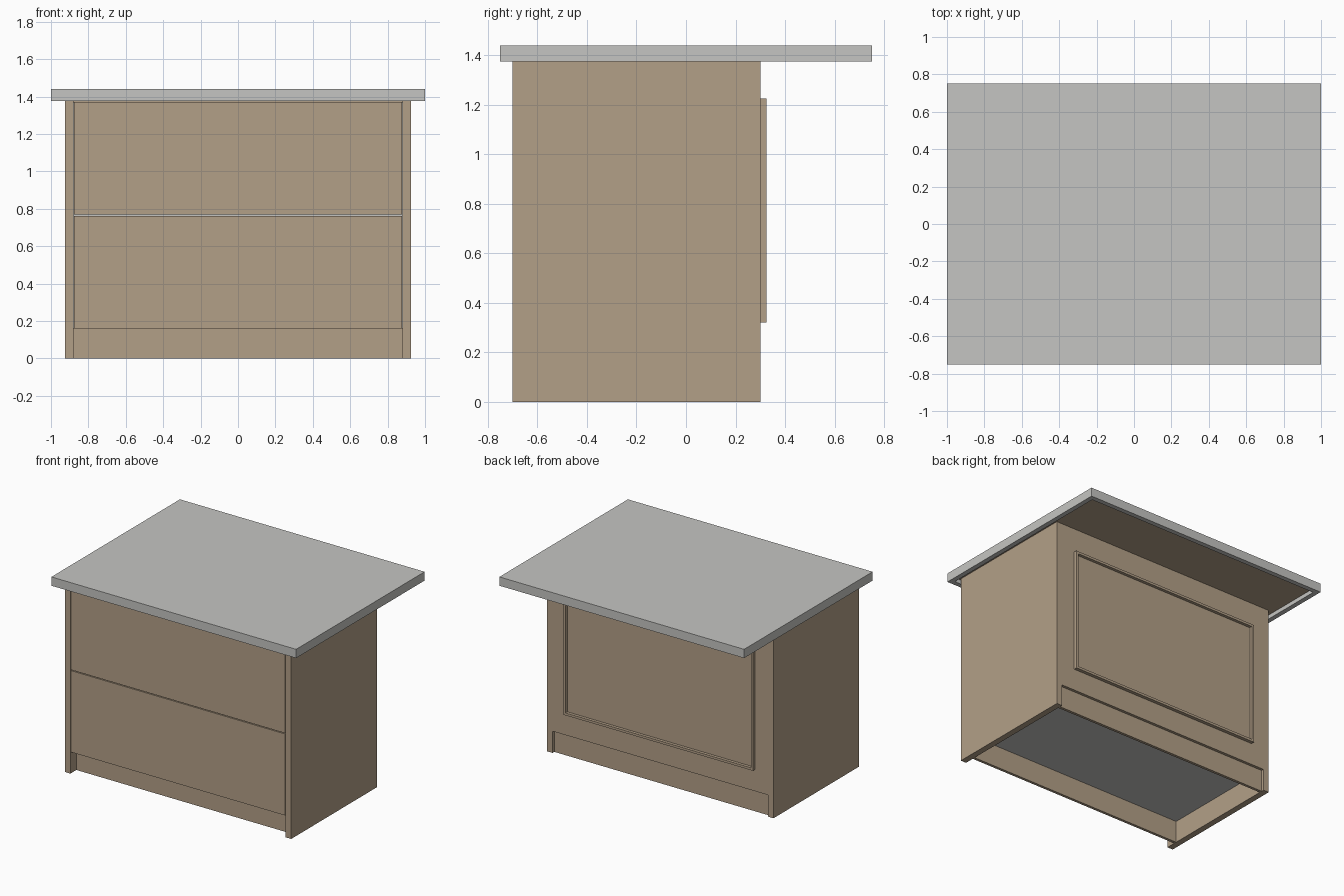
import bpy, bmesh

cube = bpy.data.objects.get("Cube")
if cube:
    bpy.data.objects.remove(cube, do_unlink=True)


def material(name, rgb):
    m = bpy.data.materials.new(name)
    m.use_nodes = True
    color = (*rgb, 1)
    m.diffuse_color = color
    m.node_tree.nodes["Principled BSDF"].inputs["Base Color"].default_value = color
    return m


tan = material("tan cabinet paint", (0.45, 0.35, 0.245))
grey = material("pale grey", (0.56, 0.56, 0.54))


def finish(name, bm, *mats):
    bmesh.ops.recalc_face_normals(bm, faces=bm.faces)
    mesh = bpy.data.meshes.new(name)
    bm.to_mesh(mesh)
    bm.free()
    for m in mats:
        mesh.materials.append(m)
    obj = bpy.data.objects.new(name, mesh)
    bpy.context.collection.objects.link(obj)
    return obj


def box_mesh(x, y, z):
    """Box from three (low, high) ranges."""
    bm = bmesh.new()
    bmesh.ops.create_cube(bm, size=1)
    for v in bm.verts:
        v.co = [r[0] if c < 0 else r[1] for c, r in zip(v.co, (x, y, z))]
    return bm


def box(name, x, y, z, mat):
    return finish(name, box_mesh(x, y, z), mat)


BODY_TOP, KICK, INNER = 1.375, 0.16, 0.88
FRONT, BACK = -0.70, 0.30

# Countertop with a recessed underside lined by a tan board
bm = box_mesh((-1, 1), (-0.75, 0.75), (BODY_TOP, 1.44))
bm.normal_update()
under = min(bm.faces, key=lambda f: f.calc_center_median().z)
bmesh.ops.inset_region(bm, faces=[under], thickness=0.05)
hole = bmesh.ops.extrude_discrete_faces(bm, faces=[under])["faces"][0]
bmesh.ops.translate(bm, verts=hole.verts, vec=(0, 0, 0.03))
hole.material_index = 1
finish("countertop", bm, grey, tan)

# Side panels
for side, s in (("left", 1), ("right", -1)):
    box(side + "_side_panel", sorted((s * INNER, s * 0.925)), (FRONT, BACK), (0, 1.404), tan)

# Inner carcass, whose floor shows from below
box("carcass", (-INNER, INNER), (FRONT + 0.025, BACK - 0.02), (KICK, 1.37), grey)

# Two drawer fronts
for name, low, high in (("lower_drawer", KICK, 0.762), ("upper_drawer", 0.768, 1.37)):
    box(name, (-0.876, 0.876), (FRONT, FRONT + 0.024), (low, high), tan)

# Toe kicks and back panel
box("front_toe_kick", (-INNER, INNER), (-0.63, -0.61), (0, KICK), tan)
box("back_toe_kick", (-INNER, INNER), (0.26, 0.28), (0, KICK), tan)
box("back_panel", (-INNER, INNER), (BACK - 0.02, BACK), (KICK, 1.404), tan)

# Raised rectangular moulding on the back
bm = box_mesh((-0.775, 0.775), (BACK, BACK + 0.025), (0.32, 1.225))
bm.normal_update()
outer = max(bm.faces, key=lambda f: f.calc_center_median().y)
bmesh.ops.inset_region(bm, faces=[outer], thickness=0.025)
panel = bmesh.ops.extrude_discrete_faces(bm, faces=[outer])["faces"][0]
bmesh.ops.translate(bm, verts=panel.verts, vec=(0, -0.022, 0))
finish("back_moulding", bm, tan)
